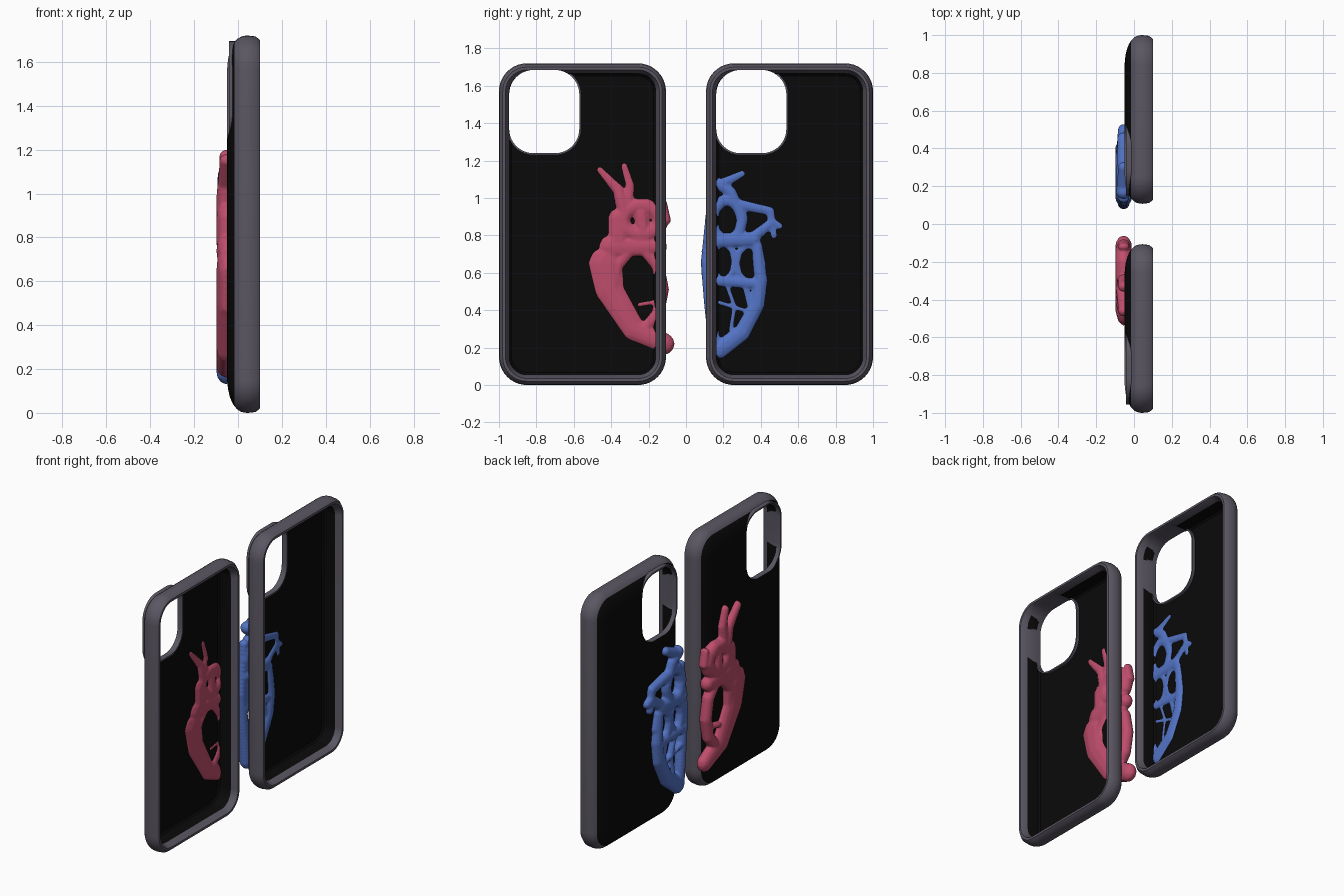
import bpy, bmesh, math
from mathutils import Vector, Matrix

if "Cube" in bpy.data.objects:
    bpy.data.objects.remove(bpy.data.objects["Cube"])


def material(name, rgb):
    m = bpy.data.materials.new(name)
    m.use_nodes = True
    m.diffuse_color = (*rgb, 1)
    m.node_tree.nodes["Principled BSDF"].inputs["Base Color"].default_value = (*rgb, 1)
    return m


GREY = material("bumper grey", (0.105, 0.095, 0.125))
BLACK = material("panel black", (0.003, 0.003, 0.003))
PINK = material("artery pink", (0.52, 0.075, 0.15))
BLUE = material("vein blue", (0.085, 0.17, 0.55))


def make_object(name, bm, materials):
    mesh = bpy.data.meshes.new(name)
    bm.to_mesh(mesh)
    bm.free()
    ob = bpy.data.objects.new(name, mesh)
    bpy.context.collection.objects.link(ob)
    for m in materials:
        mesh.materials.append(m)
    return ob


def activate(ob):
    bpy.ops.object.select_all(action='DESELECT')
    ob.select_set(True)
    bpy.context.view_layer.objects.active = ob


def apply_modifiers(ob):
    activate(ob)
    for mod in list(ob.modifiers):
        bpy.ops.object.modifier_apply(modifier=mod.name)


def shade(ob):
    activate(ob)
    bpy.ops.object.shade_smooth_by_angle(angle=math.radians(40))


def rounded_rect(centre_y, centre_z, width, height, radius, inset, steps=10):
    """Outline points in the y-z plane, shrunk by inset."""
    r = max(radius - inset, 0.03)
    half_w, half_h = width / 2 - inset - r, height / 2 - inset - r
    points = []
    for quarter, (sy, sz) in enumerate([(1, 1), (-1, 1), (-1, -1), (1, -1)]):
        for i in range(steps + 1):
            a = (quarter + i / steps) * math.pi / 2
            points.append((centre_y + sy * half_w + r * math.cos(a),
                           centre_z + sz * half_h + r * math.sin(a)))
    return points


def loft(name, rect, profile, materials, black=(), closed=False):
    """Stack rounded rectangles along x; profile holds (x, inset) pairs."""
    bm = bmesh.new()
    rings = [[bm.verts.new((x, y, z)) for y, z in rounded_rect(*rect, inset)]
             for x, inset in profile]
    count = len(rings[0])
    for j in range(len(rings) if closed else len(rings) - 1):
        a, b = rings[j], rings[(j + 1) % len(rings)]
        for i in range(count):
            k = (i + 1) % count
            face = bm.faces.new((a[i], a[k], b[k], b[i]))
            face.material_index = int(j in black)
    if not closed:
        for ring in (rings[0], rings[-1]):
            bm.faces.new(ring).material_index = int(bool(black))
    bmesh.ops.recalc_face_normals(bm, faces=bm.faces)
    return make_object(name, bm, materials)


# Tray section: domed back edge, then lip, inner wall and floor
TRAY = []
for step in reversed(range(10)):
    angle = step / 9 * math.pi / 2
    TRAY.append((0.045 - 0.095 * math.sin(angle), 0.17 * (1 - math.cos(angle)) ** 1.2))
TRAY += [(0.08, 0.004), (0.1, 0.02), (0.1, 0.035), (0.06, 0.055), (-0.02, 0.057), (-0.03, 0.068)]
WIDTH, HEIGHT = 0.893, 1.72


def phone_case(side, centre_y):
    tray = loft(side + "_case", (centre_y, HEIGHT / 2, WIDTH, HEIGHT, 0.15), TRAY,
                [GREY, BLACK], black=(0, 1, 2, 3, 4, 13, 14))
    # Camera window cut through the back panel
    window = (centre_y - WIDTH / 2 + 0.242, 1.462, 0.375, 0.445, 0.13)
    cutter = loft("window_cutter", window, [(-0.2, 0), (0.2, 0)], [GREY])
    cutter.hide_render = True
    mod = tray.modifiers.new("window", 'BOOLEAN')
    mod.operation, mod.solver, mod.object = 'DIFFERENCE', 'EXACT', cutter
    apply_modifiers(tray)
    bpy.data.objects.remove(cutter)
    shade(tray)
    # Slim rim round the window
    section = [(-0.042, -0.01), (-0.042, 0), (-0.012, 0), (-0.012, -0.01)]
    shade(loft(side + "_window_rim", window, section, [GREY], closed=True))


phone_case("near", -1 + WIDTH / 2)
phone_case("far", 1 - WIDTH / 2)


class Relief:
    """Soft flattened organ; sizes are (across, up) in hundredths of a unit."""

    def __init__(self, side):
        self.side, self.bm = side, bmesh.new()

    def strand(self, start, end, *points):
        """Chain of balls tapering from the start radius to the end radius."""
        path = [Vector(p) for p in points]
        dense = [a.lerp(b, i / 12) for a, b in zip(path, path[1:]) for i in range(13)]
        for i, p in enumerate(dense):
            r = (start + (end - start) * i / (len(dense) - 1)) / 100
            depth = min(max(r, 0.031), 0.045)
            place = (Matrix.Translation((-0.055, self.side * p.x / 100, p.y / 100))
                     @ Matrix.Diagonal((depth, r, r, 1)))
            bmesh.ops.create_icosphere(self.bm, subdivisions=2, radius=1, matrix=place)

    def ring(self, y, z, half_w, half_h, radius):
        """Oval wall round an opening."""
        angles = [i * math.pi / 5 for i in range(11)]
        self.strand(radius, radius, *[(y + half_w * math.cos(a), z + half_h * math.sin(a))
                                      for a in angles])

    def finish(self, name, mat):
        ob = make_object(name, self.bm, [mat])
        fuse = ob.modifiers.new("fuse", 'REMESH')
        fuse.mode, fuse.voxel_size = 'VOXEL', 0.007
        soften = ob.modifiers.new("soften", 'SMOOTH')
        soften.factor, soften.iterations = 0.5, 4
        apply_modifiers(ob)
        bpy.ops.object.shade_smooth()


# Pink half: thick chamber wall, upper chamber, forked vessel, small twigs
pink = Relief(-1)
pink.strand(11, 6, (43, 65), (41, 51), (28, 30), (12, 22))
pink.ring(26, 51, 13, 22, 4)
pink.strand(8, 5, (40, 74), (15, 74))
pink.ring(24, 88, 10, 8, 5)
pink.strand(7, 7, (36, 78), (36, 89))
pink.strand(5, 5, (24, 92), (23, 82))
pink.strand(5, 3, (33, 93), (36, 104), (46, 115))
pink.strand(4, 3, (31, 96), (30, 107), (33, 117))
pink.strand(2, 2, (12, 97), (10, 88))
pink.strand(2, 2, (25, 43), (13, 45))
pink.finish("heart_half_pink", PINK)

# Blue half: outer wall, oval openings, cross bands, branching vessels
blue = Relief(1)
blue.strand(4, 6, (38, 74), (40, 56), (38, 43), (30, 28), (18, 19))
blue.strand(4, 3, (16, 19), (13, 45), (11, 66), (14, 98))
blue.ring(34, 65, 7, 10, 3)
blue.ring(20, 66, 6, 10, 3)
blue.ring(22, 88, 8, 11, 4)
blue.strand(5, 5, (14, 77), (36, 78))
blue.strand(4, 4, (13, 56), (40, 54))
blue.strand(3, 3, (32, 52), (36, 36))
blue.strand(2, 2, (22, 53), (26, 42), (24, 30))
blue.strand(2, 2, (15, 45), (31, 40))
blue.strand(4, 4, (30, 90), (24, 103), (17, 108))
blue.strand(4, 3, (18, 107), (30, 113))
blue.strand(4, 3, (26, 97), (45, 93), (47, 80))
blue.strand(4, 3, (36, 79), (46, 87), (50, 85))
blue.finish("heart_half_blue", BLUE)
